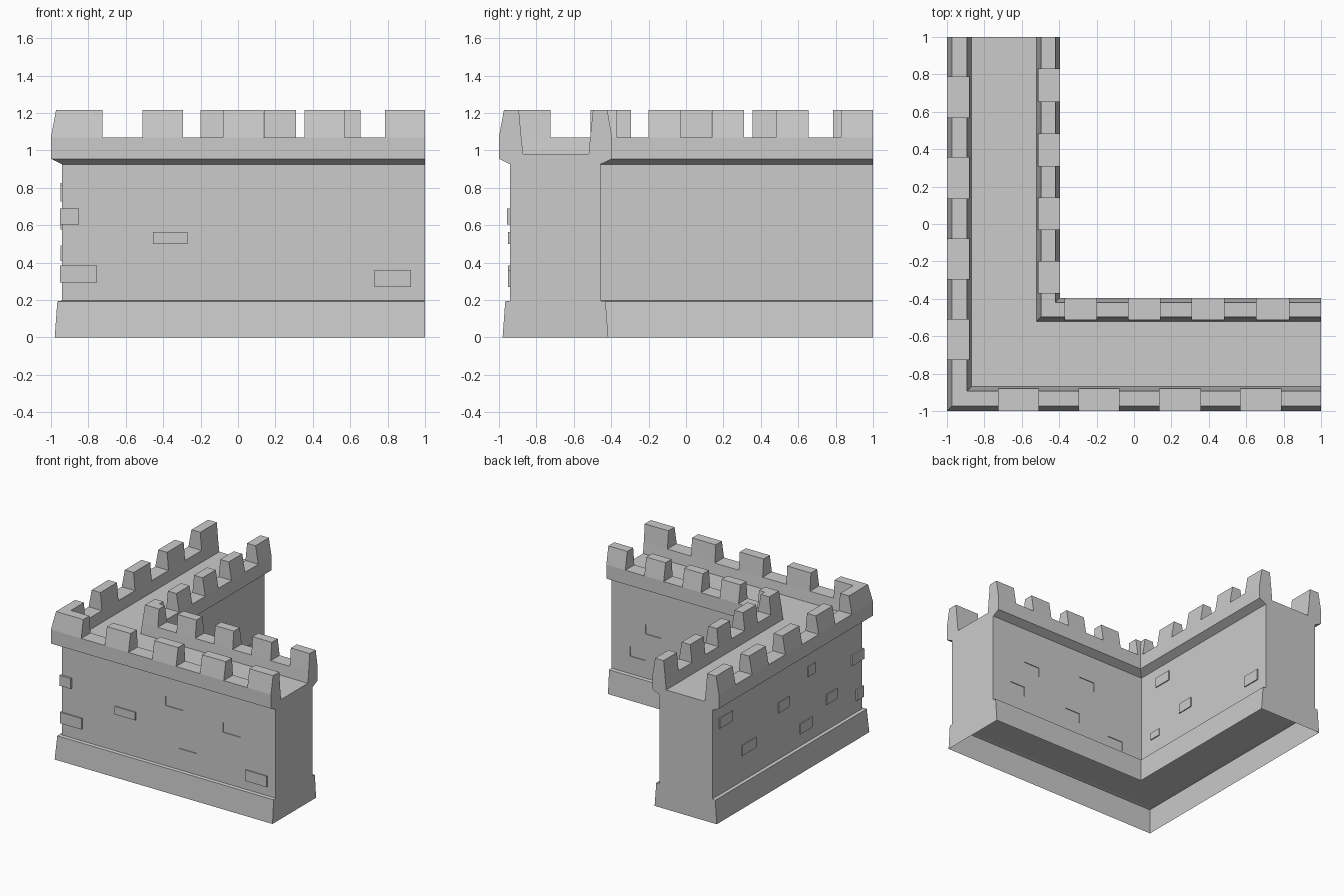
import bpy, bmesh

if "Cube" in bpy.data.objects:
    bpy.data.objects.remove(bpy.data.objects["Cube"])


def make(name, bm):
    bmesh.ops.remove_doubles(bm, verts=bm.verts, dist=1e-5)
    bmesh.ops.recalc_face_normals(bm, faces=bm.faces)
    me = bpy.data.meshes.new(name)
    bm.to_mesh(me)
    bm.free()
    ob = bpy.data.objects.new(name, me)
    bpy.context.collection.objects.link(ob)
    return ob


def loft(bm, rows, closed=True, caps=True):
    vs = [[bm.verts.new(p) for p in r] for r in rows]
    n = len(rows[0])
    for a, b in zip(vs, vs[1:]):
        for i in range(n if closed else n - 1):
            j = (i + 1) % n
            bm.faces.new((a[i], a[j], b[j], b[i]))
    if caps:
        bm.faces.new(vs[0])
        bm.faces.new(vs[-1])


def corner(prof, end):
    """Mitred L path: along the front arm, round the corner, along the side arm."""
    return [[(end, d, z) for d, z in prof],
            [(d, d, z) for d, z in prof],
            [(d, end, z) for d, z in prof]]


def box(bm, lo, hi):
    (x0, y0, z0), (x1, y1, z1) = lo, hi
    loft(bm, [[(x0, y0, z), (x1, y0, z), (x1, y1, z), (x0, y1, z)] for z in (z0, z1)])


# wall with overhanging lip, low parapets and walkway
bm = bmesh.new()
loft(bm, corner([(-.94, .197), (-.94, .925), (-1, .955), (-1, 1.07), (-.88, 1.07),
                 (-.87, .98), (-.52, .98), (-.512, 1.07), (-.395, 1.07),
                 (-.395, .955), (-.458, .925), (-.458, .197)], 1))
wall = make("wall", bm)

# flared base skirt, open underneath, with closed arm ends
bm = bmesh.new()
outer = [(-.98, 0), (-.966, .193), (-.94, .197)]
inner = [(-.415, 0), (-.43, .193), (-.458, .197)]
for prof in (outer, inner):
    loft(bm, corner(prof, 1), closed=False, caps=False)
ring = outer + inner[::-1]
bm.faces.new([bm.verts.new((1, d, z)) for d, z in ring])
bm.faces.new([bm.verts.new((d, 1, z)) for d, z in ring])
make("base_skirt", bm)

# tapered merlons, same spacing on both arms, L-shaped at the corner
rows = {
    "outer_merlons": ([(-1, 1.07), (-.973, 1.215), (-.893, 1.215), (-.88, 1.07)],
                      -.725, [(-.51, -.295), (-.08, .137), (.355, .57), (.785, 1)]),
    "inner_merlons": ([(-.512, 1.07), (-.497, 1.215), (-.42, 1.215), (-.395, 1.07)],
                      -.37, [(-.2, -.03), (.14, .31), (.48, .655), (.828, 1)]),
}
for name, (prof, end, spans) in rows.items():
    bm = bmesh.new()
    loft(bm, corner(prof, end), closed=False)
    for a, b in spans:
        loft(bm, [[(t, d, z) for d, z in prof] for t in (a, b)], closed=False)
        loft(bm, [[(d, t, z) for d, z in prof] for t in (a, b)], closed=False)
    make(name, bm)

# raised stones: front, corner, left side, inner side
bm = bmesh.new()
for x0, x1, z0, z1 in [(-.455, -.27, .5, .565), (.73, .925, .27, .36)]:
    box(bm, (x0, -.95, z0), (x1, -.93, z1))
box(bm, (-.952, -.957, .605), (-.85, -.8, .69))
box(bm, (-.952, -.952, .295), (-.755, -.86, .385))
for y, z, w in [(.83, .785, .17), (.53, .45, .18), (.08, .62, .14),
                (-.21, .34, .16), (-.545, .45, .14), (-.285, .77, .1)]:
    box(bm, (-.948, y - w / 2, z - .042), (-.93, y + w / 2, z + .042))
for y0, y1, z0, z1 in [(-.285, -.13, .765, .845), (-.01, .125, .42, .5),
                       (-.345, -.245, .335, .393), (.755, .905, .31, .4)]:
    box(bm, (-.47, y0, z0), (-.45, y1, z1))
make("raised_stones", bm)

# shallow sunken stones cut into the front arm's two faces
bm = bmesh.new()
for x, z in [(.08, .73), (.6, .65), (.2, .41)]:
    box(bm, (x - .08, -1, z - .04), (x + .08, -.934, z + .04))
for x, z in [(.76, .38), (.62, .6), (.08, .67), (.22, .35), (-.2, .26)]:
    box(bm, (x - .07, -.464, z - .04), (x + .07, -.4, z + .04))
cutter = make("stone_cutter", bm)
cutter.hide_render = True
cutter.hide_viewport = True
mod = wall.modifiers.new("sunken_stones", 'BOOLEAN')
mod.operation = 'DIFFERENCE'
mod.solver = 'EXACT'
mod.object = cutter

# centre the model on its footprint
for ob in bpy.data.objects:
    ob.location = (0, 0, 0)
